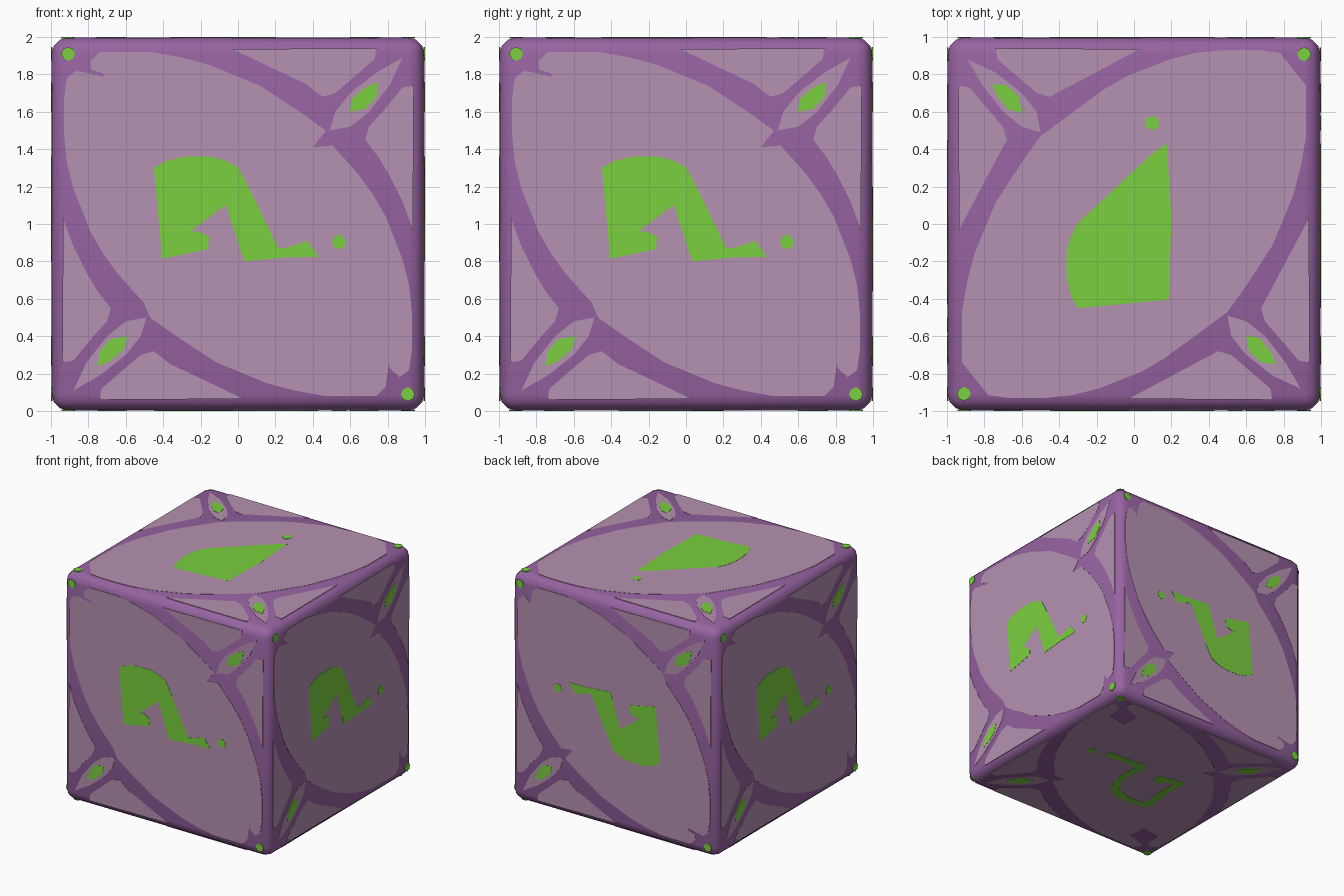
import bpy, bmesh, math
from mathutils import Vector

if "Cube" in bpy.data.objects:
    bpy.data.objects.remove(bpy.data.objects["Cube"])

HALF = 0.996  # half size of the block; thin inlays bring it to 1.0


def material(name, rgb):
    m = bpy.data.materials.new(name)
    m.diffuse_color = (*rgb, 1)
    m.use_nodes = True
    m.node_tree.nodes["Principled BSDF"].inputs["Base Color"].default_value = m.diffuse_color
    return m


purple = material("purple", (0.31, 0.125, 0.36))
lilac = material("pale lilac", (0.46, 0.285, 0.44))
green = material("bright green", (0.195, 0.63, 0.05))

# Each side of the cube: right axis and up axis of its pattern
X, Y, Z = Vector((1, 0, 0)), Vector((0, 1, 0)), Vector((0, 0, 1))
SIDES = [(X, Z), (Y, Z), (X, -Z), (-Y, Z), (Y, -X), (X, -Y)]


def turned(pts):
    return [(-u, -v) for u, v in pts]


def mirrored(pts):
    return [(v, u) for u, v in reversed(pts)]


def disc(cx, cy, r, n=8):
    return [(cx + r * math.cos(math.tau * i / n), cy + r * math.sin(math.tau * i / n))
            for i in range(n)]


def inlay(name, outlines, mat, top):
    """Thin plates with the given outlines, repeated on all six sides."""
    bm = bmesh.new()
    for right, up in SIDES:
        out = right.cross(up)
        for pts in outlines:
            area = sum(a[0] * b[1] - b[0] * a[1] for a, b in zip(pts, pts[1:] + pts[:1]))
            if area < 0:
                pts = pts[::-1]
            hi = [bm.verts.new(right * u + up * v + out * top + Z) for u, v in pts]
            lo = [bm.verts.new(right * u + up * v + out * (HALF - 0.003) + Z) for u, v in pts]
            bm.faces.new(hi)
            n = len(pts)
            for i in range(n):
                j = (i + 1) % n
                bm.faces.new((hi[j], hi[i], lo[i], lo[j]))
    bmesh.ops.triangulate(bm, faces=[f for f in bm.faces if len(f.verts) > 4],
                          ngon_method='EAR_CLIP')
    me = bpy.data.meshes.new(name)
    bm.to_mesh(me)
    bm.free()
    me.materials.append(mat)
    ob = bpy.data.objects.new(name, me)
    bpy.context.collection.objects.link(ob)
    return ob


# Block with rounded edges
bpy.ops.mesh.primitive_cube_add(size=2 * HALF, location=(0, 0, 1))
block = bpy.context.object
block.name = "block"
block.data.materials.append(purple)
bev = block.modifiers.new("rounded edges", 'BEVEL')
bev.width = 0.085
bev.segments = 3
bpy.ops.object.modifier_apply(modifier=bev.name)
bpy.ops.object.shade_smooth_by_angle(angle=math.radians(40))

# Large central panel: half of its outline, the rest is turned by 180 degrees
half = [(-.785, .825), (-.79, .87), (-.74, .92), (-.47, .92), (-.3, .89), (-.15, .85),
        (.115, .74), (.33, .60), (.47, .50), (.40, .41), (.505, .42), (.64, .27),
        (.72, .16), (.79, .04), (.88, -.19), (.915, -.33), (.93, -.48), (.93, -.67),
        (.915, -.78), (.865, -.82), (.81, -.77), (.80, -.64), (.62, -.61),
        (.61, -.765), (.70, -.80)]
inlay("central_panels", [half + turned(half)], lilac, 0.998)

# Corner pieces beside the diagonal, and the eye-shaped piece on it
wedge = [(-.03, .935), (.74, .94), (.73, .88), (.62, .79), (.52, .70), (.45, .68),
         (.36, .75), (.26, .81), (.12, .88)]
eye = [(.49, .50), (.52, .60), (.60, .70), (.74, .81), (.88, .89),
       (.81, .74), (.70, .60), (.60, .52)]
corner = [wedge, mirrored(wedge), eye]
inlay("corner_panels", corner + [turned(p) for p in corner], lilac, 0.998)

# Green gems inside the eyes
gem = [(.595, .60), (.61, .67), (.68, .73), (.75, .76), (.74, .68), (.68, .615)]
inlay("eye_gems", [gem, turned(gem)], green, 1.0)

# Green studs on the other two corners
stud = disc(-.908, .91, .037)
inlay("corner_studs", [stud, turned(stud)], green, 1.0)

# Abstract hooked ornament and its bead in the middle of each side
hook = [(-.45, .30), (-.39, .335), (-.285, .36), (-.15, .36), (-.07, .34), (0, .305),
        (.06, .19), (.085, .08), (.09, .0), (.08, -.11), (.25, -.13), (.37, -.09),
        (.43, -.175), (.24, -.18), (.035, -.20), (.01, -.13), (.035, 0), (.01, .16),
        (-.055, .25), (-.18, .295), (-.28, .30), (-.35, .28), (-.335, .08),
        (-.34, -.105), (-.26, -.09), (-.26, -.04), (-.205, -.04), (-.155, -.07),
        (-.16, -.135), (-.405, -.185), (-.40, .03), (-.415, .25)]
inlay("hooked_ornaments", [hook, disc(.54, -.097, .04, 6)], green, 1.0)
